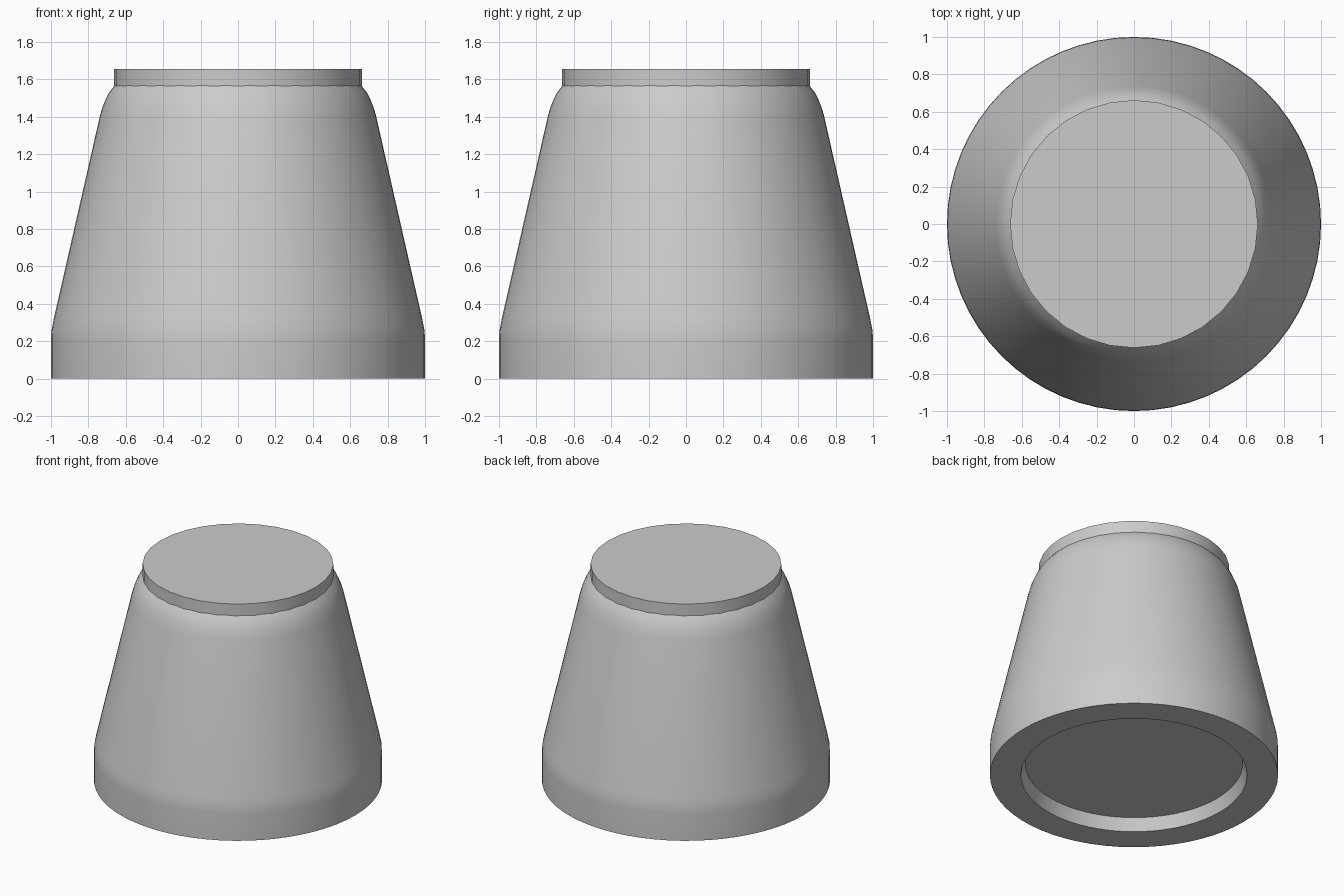
import bpy
import bmesh
from math import cos, sin, pi, radians

cube = bpy.data.objects.get("Cube")
if cube:
    bpy.data.objects.remove(cube, do_unlink=True)

grey = bpy.data.materials.new("light grey")
grey.use_nodes = True
colour = (0.6, 0.6, 0.6, 1)
grey.diffuse_color = colour
grey.node_tree.nodes["Principled BSDF"].inputs["Base Color"].default_value = colour


def lathe(name, profile, sides):
    """Revolve (radius, z) points about z and close both ends with flat caps."""
    bm = bmesh.new()
    rings = [[bm.verts.new((r * cos(2 * pi * i / sides), r * sin(2 * pi * i / sides), z))
              for i in range(sides)] for r, z in profile]
    for low, high in zip(rings, rings[1:]):
        for i in range(sides):
            j = (i + 1) % sides
            bm.faces.new((low[i], low[j], high[j], high[i]))
    bm.faces.new(rings[0][::-1])
    bm.faces.new(rings[-1])
    bmesh.ops.recalc_face_normals(bm, faces=bm.faces)
    mesh = bpy.data.meshes.new(name)
    bm.to_mesh(mesh)
    bm.free()
    mesh.materials.append(grey)
    obj = bpy.data.objects.new(name, mesh)
    bpy.context.collection.objects.link(obj)
    bpy.ops.object.select_all(action="DESELECT")
    obj.select_set(True)
    bpy.context.view_layer.objects.active = obj
    bpy.ops.object.shade_smooth_by_angle(angle=radians(30))
    return obj


# Tapered body: recessed underside, straight foot, sloping wall, rounded shoulder
lathe("body", [(0.755, 0.095), (0.785, 0), (1, 0), (1, 0.21), (0.997, 0.26), (0.985, 0.32),
               (0.737, 1.41), (0.725, 1.45), (0.709, 1.49), (0.689, 1.53), (0.655, 1.572)], 64)

# Flat collar disc on top
lathe("top_collar", [(0.662, 1.555), (0.662, 1.655)], 32)
